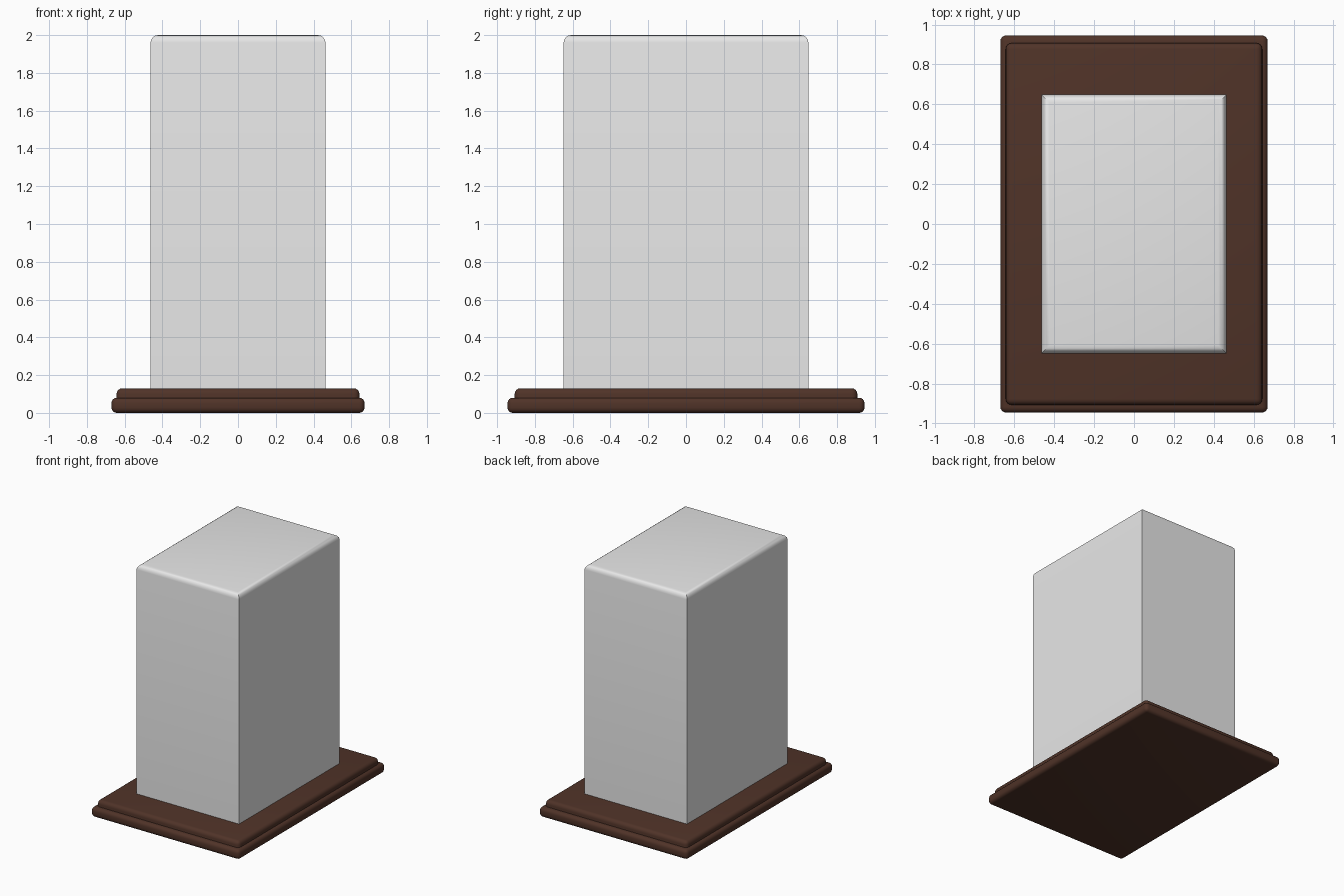
import bpy, bmesh

if "Cube" in bpy.data.objects:
    bpy.data.objects.remove(bpy.data.objects["Cube"])


def material(name, rgb):
    m = bpy.data.materials.new(name)
    m.diffuse_color = (*rgb, 1)
    m.use_nodes = True
    m.node_tree.nodes["Principled BSDF"].inputs["Base Color"].default_value = m.diffuse_color
    return m


brown = material("dark_wood", (0.08, 0.033, 0.021))
grey = material("pale_case", (0.8, 0.8, 0.8))


def block(name, half_x, half_y, z0, z1, mat, radius, pick, segments):
    """Box with rounded edges; pick(edge midpoint height, is_vertical) selects the edges."""
    bm = bmesh.new()
    bmesh.ops.create_cube(bm, size=1)
    for v in bm.verts:
        v.co.x *= 2 * half_x
        v.co.y *= 2 * half_y
        v.co.z = z0 if v.co.z < 0 else z1
    edges = []
    for e in bm.edges:
        a, b = (v.co.z for v in e.verts)
        vertical = abs(a - b) > 1e-4
        if pick(not vertical and a > (z0 + z1) / 2, vertical):
            edges.append(e)
    bmesh.ops.bevel(bm, geom=edges, offset=radius, segments=segments,
                    profile=0.5, affect='EDGES')
    me = bpy.data.meshes.new(name)
    bm.to_mesh(me)
    bm.free()
    ob = bpy.data.objects.new(name, me)
    bpy.context.collection.objects.link(ob)
    me.materials.append(mat)
    bpy.ops.object.select_all(action='DESELECT')
    ob.select_set(True)
    bpy.context.view_layer.objects.active = ob
    bpy.ops.object.shade_smooth_by_angle(angle=0.6)
    return ob


# Plinth: rounded lower slab and narrower upper step
block("plinth_lower", 0.67, 0.945, 0, 0.08, brown, 0.028, lambda top, vert: True, 4)
block("plinth_upper", 0.643, 0.907, 0.04, 0.13, brown, 0.03, lambda top, vert: top or vert, 4)
# Display case: sharp upright corners, rounded top rim
block("display_case", 0.463, 0.648, 0.125, 2.0, grey, 0.04, lambda top, vert: top, 4)
